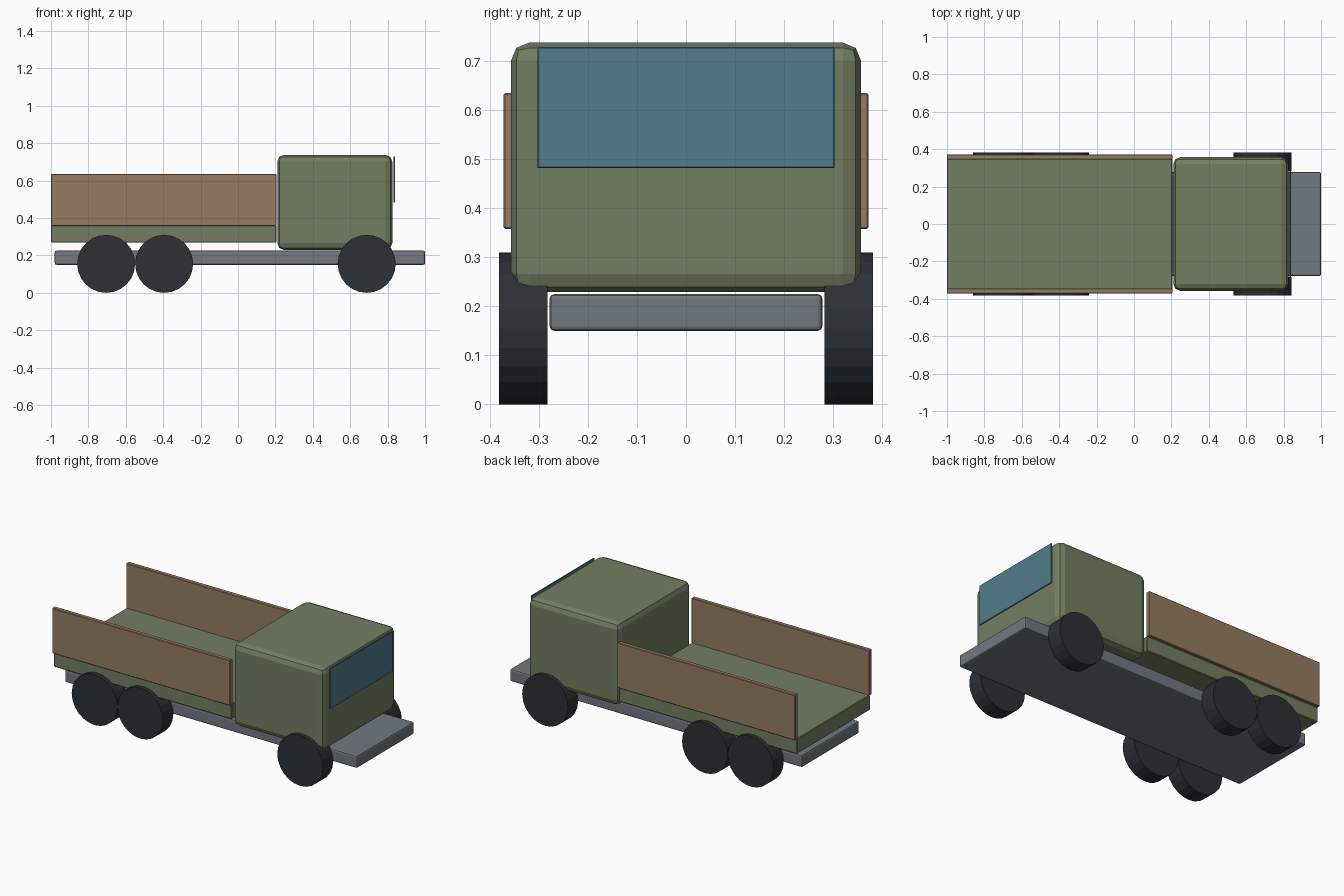
import bpy
from math import radians

if "Cube" in bpy.data.objects:
    bpy.data.objects.remove(bpy.data.objects["Cube"])


def material(name, rgb):
    m = bpy.data.materials.new(name)
    m.diffuse_color = (*rgb, 1)
    m.use_nodes = True
    m.node_tree.nodes["Principled BSDF"].inputs["Base Color"].default_value = m.diffuse_color
    return m


GREEN = material("green_paint", (0.17, 0.21, 0.12))
WOOD = material("wood", (0.30, 0.20, 0.12))
GLASS = material("glass", (0.08, 0.20, 0.26))
STEEL = material("steel", (0.16, 0.19, 0.22))
RUBBER = material("rubber", (0.025, 0.03, 0.035))


def box(name, x, y, z, mat, bevel=0.0, segments=1):
    """Box from (min, max) ranges on each axis, with optional bevel."""
    ranges = (x, y, z)
    bpy.ops.mesh.primitive_cube_add(size=1, location=[(a + b) / 2 for a, b in ranges])
    ob = bpy.context.object
    ob.name = name
    ob.scale = [b - a for a, b in ranges]
    bpy.ops.object.transform_apply(location=False, rotation=False, scale=True)
    ob.data.materials.append(mat)
    if bevel:
        mod = ob.modifiers.new("bevel", 'BEVEL')
        mod.width = bevel
        mod.segments = segments
    return ob


# chassis and cab
box("chassis", (-0.98, 1.0), (-0.278, 0.278), (0.15, 0.225), STEEL, 0.009, 2)
box("cab", (0.21, 0.825), (-0.357, 0.357), (0.229, 0.738), GREEN, 0.037, 2)
box("windshield", (0.832, 0.839), (-0.303, 0.303), (0.482, 0.729), GLASS, 0.002)

# load bed with wooden side boards
box("bed_floor", (-1.0, 0.205), (-0.355, 0.355), (0.268, 0.361), GREEN, 0.004)
for side, label in ((1, "back"), (-1, "front")):
    ys = sorted((side * 0.345, side * 0.372))
    box(f"side_board_{label}", (-1.0, 0.205), ys, (0.358, 0.635), WOOD, 0.003)

# three axles of wheels
R = 0.155
for i, x in enumerate((-0.705, -0.395, 0.688)):
    for side, label in ((1, "back"), (-1, "front")):
        bpy.ops.mesh.primitive_cylinder_add(
            vertices=24, radius=R, depth=0.098,
            location=(x, side * 0.332, R), rotation=(radians(90), 0, 0))
        wheel = bpy.context.object
        wheel.name = f"wheel_{label}_{i + 1}"
        wheel.data.materials.append(RUBBER)
